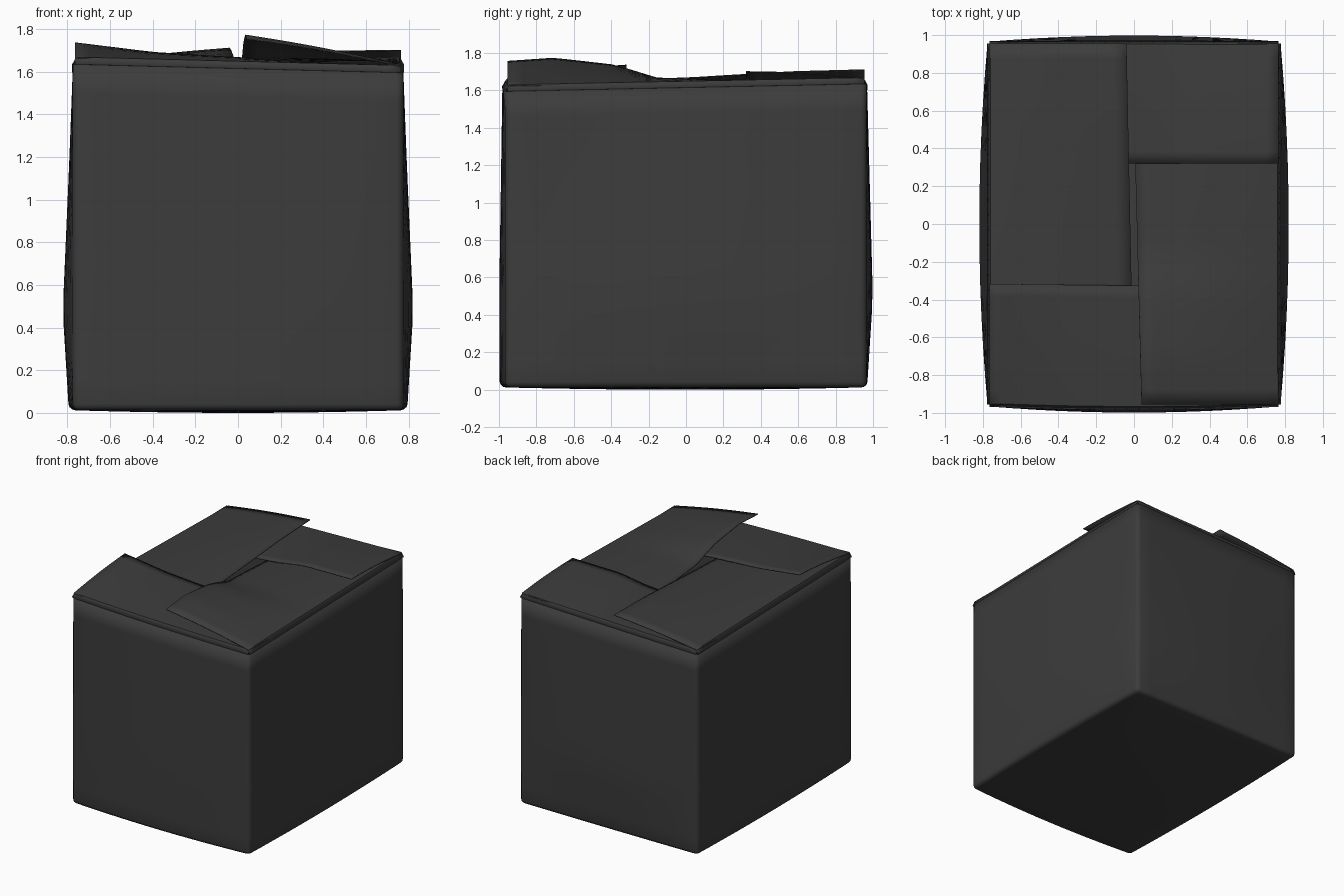
import bpy, bmesh, math
from mathutils import Vector

if "Cube" in bpy.data.objects:
    bpy.data.objects.remove(bpy.data.objects["Cube"])

mat = bpy.data.materials.new("dark_card")
mat.diffuse_color = (0.045, 0.045, 0.045, 1)
mat.use_nodes = True
mat.node_tree.nodes["Principled BSDF"].inputs["Base Color"].default_value = mat.diffuse_color
HX, HY = 0.775, 0.965


def lerp_table(table, t):
    """Piecewise-linear lookup in a list of (position, value) pairs."""
    for (a, va), (b, vb) in zip(table, table[1:]):
        if t <= b:
            return va + (vb - va) * max(0, (t - a) / (b - a))
    return table[-1][1]


def hinge_z(x, y):
    return 1.635 + 0.02 * max(-1, min(1, x / HX)) * max(-1, min(1, y / HY))


def bulge(p):
    """Turn a straight box (z from 0 to 1) into the bowed carton."""
    x, y, t = p
    ax = max(0, 1 - (x / HX) ** 2)
    ay = max(0, 1 - (y / HY) ** 2)
    side = lerp_table([(0, .4), (.29, 1), (.73, .35), (1, .0)], t)
    front = lerp_table([(0, .9), (.3, 1), (1, .5)], t)
    back = lerp_table([(0, .1), (.3, 1), (1, .1)], t)
    nx = x * (1 + 0.047 / HX * ay * side)
    ny = y * (1 + 0.034 / HY * ax * (front if y < 0 else back))
    nz = t * (hinge_z(x, y) - 0.02) + 0.013 * (1 - t) * (1 - ax * ay)
    return Vector((nx, ny, nz))


def finish(bm, name, thickness, offset):
    bmesh.ops.recalc_face_normals(bm, faces=bm.faces)
    me = bpy.data.meshes.new(name)
    bm.to_mesh(me)
    bm.free()
    ob = bpy.data.objects.new(name, me)
    bpy.context.collection.objects.link(ob)
    me.materials.append(mat)
    sol = ob.modifiers.new("card", 'SOLIDIFY')
    sol.thickness, sol.offset = thickness, offset
    for o in bpy.context.selected_objects:
        o.select_set(False)
    bpy.context.view_layer.objects.active = ob
    ob.select_set(True)
    bpy.ops.object.shade_smooth_by_angle(angle=math.radians(40))
    return ob


# Carton: open-topped box, rounded edges, bowed walls
bm = bmesh.new()
bmesh.ops.create_cube(bm, size=1)
for v in bm.verts:
    v.co = Vector((v.co.x * 2 * HX, v.co.y * 2 * HY, (v.co.z + 0.5) * 1.63))
bmesh.ops.delete(bm, geom=[f for f in bm.faces if f.normal.z > 0.5 or
                           all(v.co.z > 1 for v in f.verts)], context='FACES_ONLY')
bmesh.ops.subdivide_edges(bm, edges=bm.edges[:], cuts=11, use_grid_fill=True)
bm.normal_update()
corners = [e for e in bm.edges if len(e.link_faces) == 2 and e.calc_face_angle() > 1]
bmesh.ops.bevel(bm, geom=corners, offset=0.03, segments=3, profile=0.5, affect='EDGES')
for v in bm.verts:
    v.co.z /= 1.63
    v.co = bulge(v.co)
finish(bm, "carton_body", 0.012, -1)


# Flaps: u runs along the hinge from the raised end to the tucked end
def flap(name, normal, along, half, reach, tips, skew=(0, 0)):
    n, a = Vector(normal), Vector(along)
    dist = HX if n.x else HY
    nu, nv = 24, 10
    bm = bmesh.new()
    rows = []
    for j in range(nv + 2):
        row = []
        for i in range(nu + 1):
            u = i / nu
            s = a * (2 * u - 1) * half
            rim = bulge((n * dist + s).to_3d() + Vector((0, 0, 1)))
            if j == 0:                     # bottom of the rounded fold
                p = rim
            else:
                v = (j - 1) / nv
                inner = n * (reach + lerp_table([(0, skew[0]), (1, skew[1])], u)) + s
                start = rim - n * 0.018
                p = start.lerp(inner, v)
                h = hinge_z(start.x, start.y) + 0.012
                tip = lerp_table(tips, u)
                # the panel sags or rises progressively toward its free edge
                p.z = h + (tip - h) * v + 0.008 * math.sin(math.pi * v)
            row.append(bm.verts.new(p))
        rows.append(row)
    for r0, r1 in zip(rows, rows[1:]):
        for i in range(nu):
            bm.faces.new((r0[i], r0[i + 1], r1[i + 1], r1[i]))
    finish(bm, name, 0.006, 0)


X, Y = (1, 0, 0), (0, 1, 0)
NX, NY = (-1, 0, 0), (0, -1, 0)
flap("right_flap", X, Y, 0.955, 0.0,
     [(0, 1.755), (.13, 1.772), (.3, 1.735), (.42, 1.665), (.55, 1.65), (.7, 1.63), (1, 1.61)],
     (0.04, -0.01))
flap("left_flap", NX, NY, 0.955, 0.01,
     [(0, 1.71), (.2, 1.70), (.38, 1.68), (.55, 1.66), (.7, 1.645), (1, 1.61)],
     (0.03, -0.01))
flap("front_flap", NY, X, 0.765, 0.325,
     [(0, 1.735), (.24, 1.69), (.5, 1.665), (.7, 1.63), (1, 1.60)], (-0.008, 0.01))
flap("back_flap", Y, NX, 0.765, 0.32,
     [(0, 1.70), (.27, 1.695), (.42, 1.66), (.6, 1.635), (1, 1.60)])
